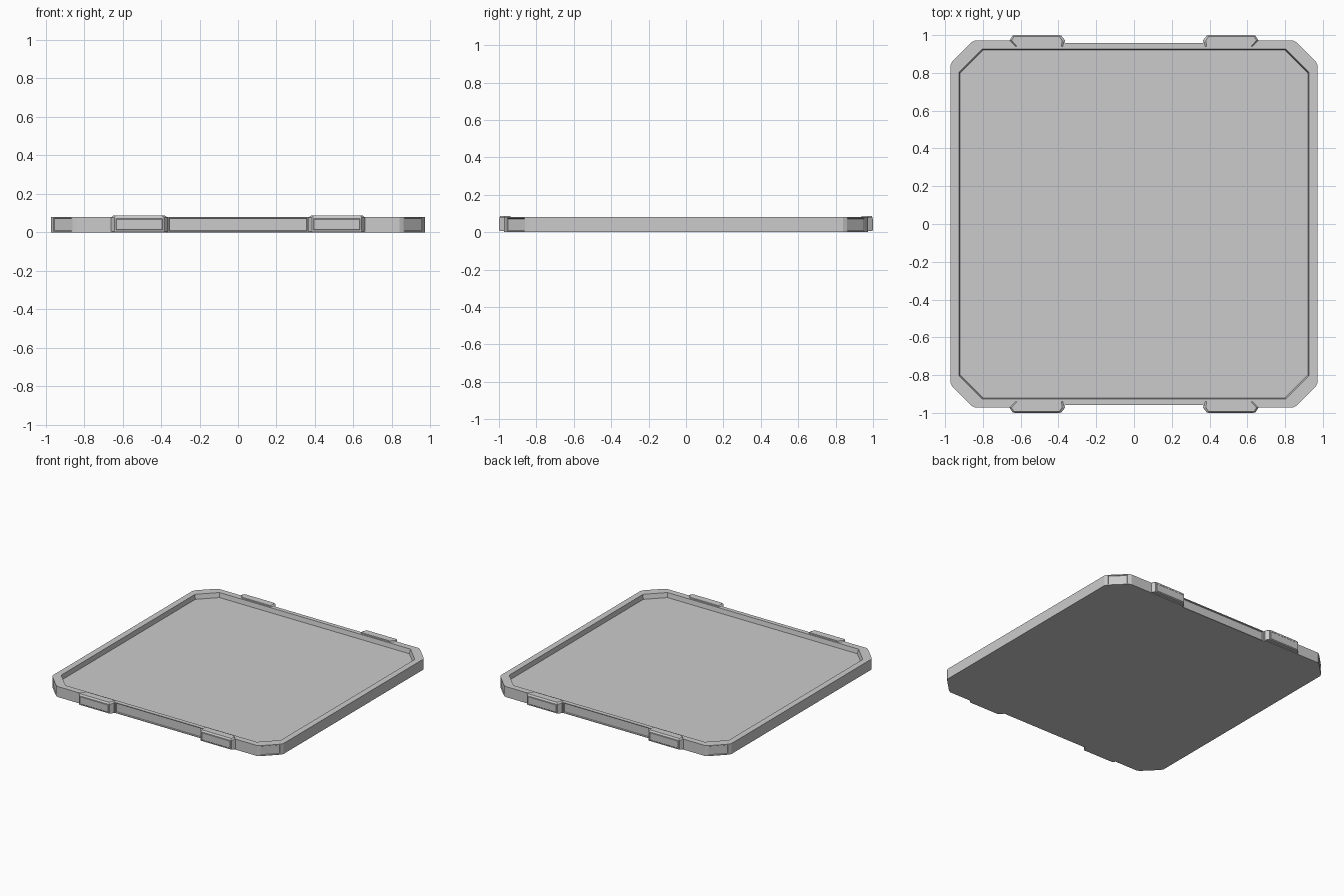
import bpy, bmesh
from mathutils import Vector

if "Cube" in bpy.data.objects:
    bpy.data.objects.remove(bpy.data.objects["Cube"])


def prism(name, bottom, top, z0, z1):
    """Solid between two matching outlines."""
    bm = bmesh.new()
    lo = [bm.verts.new((x, y, z0)) for x, y in bottom]
    hi = [bm.verts.new((x, y, z1)) for x, y in top]
    n = len(lo)
    bm.faces.new(lo)
    bm.faces.new(hi)
    for i in range(n):
        j = (i + 1) % n
        bm.faces.new((lo[i], lo[j], hi[j], hi[i]))
    bmesh.ops.recalc_face_normals(bm, faces=bm.faces)
    me = bpy.data.meshes.new(name)
    bm.to_mesh(me)
    bm.free()
    ob = bpy.data.objects.new(name, me)
    bpy.context.collection.objects.link(ob)
    return ob


def sink_panels(ob, test, border, depth):
    """Inset and recess side faces chosen by test(centre, normal)."""
    bm = bmesh.new()
    bm.from_mesh(ob.data)
    bm.normal_update()
    faces = [f for f in bm.faces if test(f.calc_center_median(), f.normal)]
    bmesh.ops.inset_individual(bm, faces=faces, thickness=border)
    bmesh.ops.inset_individual(bm, faces=faces, thickness=0.004, depth=-depth)
    bm.to_mesh(ob.data)
    bm.free()


def full_outline(quarter):
    """Mirror a +x +y quarter outline (ordered from +x to +y) all round."""
    q = list(quarter)
    r = q[::-1]
    return (q + [(-x, y) for x, y in r] + [(-x, -y) for x, y in q]
            + [(x, -y) for x, y in r])


def octagon(h, c):
    return full_outline([(h, h - c), (h - c, h)])


# Tray body with clipped corners and a shallow notch front and back
outline = full_outline([(0.972, 0.84), (0.962, 0.86), (0.86, 0.962), (0.84, 0.972),
                        (0.375, 0.972), (0.365, 0.958)])
body = prism("tray_body", outline, outline, 0.0, 0.08)

# Recessed panels on the corners and in the notches
sink_panels(body, lambda c, n: abs(abs(n.x) - abs(n.y)) < 0.05 and abs(c.x) > 0.8,
            0.008, 0.005)
sink_panels(body, lambda c, n: abs(n.y) > 0.9 and abs(c.x) < 0.1, 0.008, 0.008)

# Shallow octagonal recess in the top
cutter = prism("recess_cutter", octagon(0.92, 0.12), octagon(0.927, 0.12), 0.045, 0.09)
cutter.hide_render = True
cutter.hide_set(True)
mod = body.modifiers.new("recess", 'BOOLEAN')
mod.operation = 'DIFFERENCE'
mod.solver = 'EXACT'
mod.object = cutter

# Four clips on the front and back edges
clip_low = [(0.365, 0.972), (0.385, 0.998), (0.642, 0.998), (0.66, 0.972),
            (0.625, 0.938), (0.375, 0.938)]
clip_top = [(0.38, 0.972), (0.395, 0.992), (0.637, 0.992), (0.648, 0.972),
            (0.62, 0.94), (0.385, 0.94)]
for sx, side in ((-1, "left"), (1, "right")):
    for sy, end in ((-1, "front"), (1, "back")):
        def place(pts):
            return [(x * sx, y * sy) for x, y in pts]
        name = f"clip_{end}_{side}"
        base = prism(name, place(clip_low), place(clip_low), 0.005, 0.078)
        sink_panels(base, lambda c, n: n.y * sy > 0.95, 0.01, -0.002)
        # Bevelled cap on the clip
        prism(name + "_cap", place(clip_low), place(clip_top), 0.078, 0.087)
